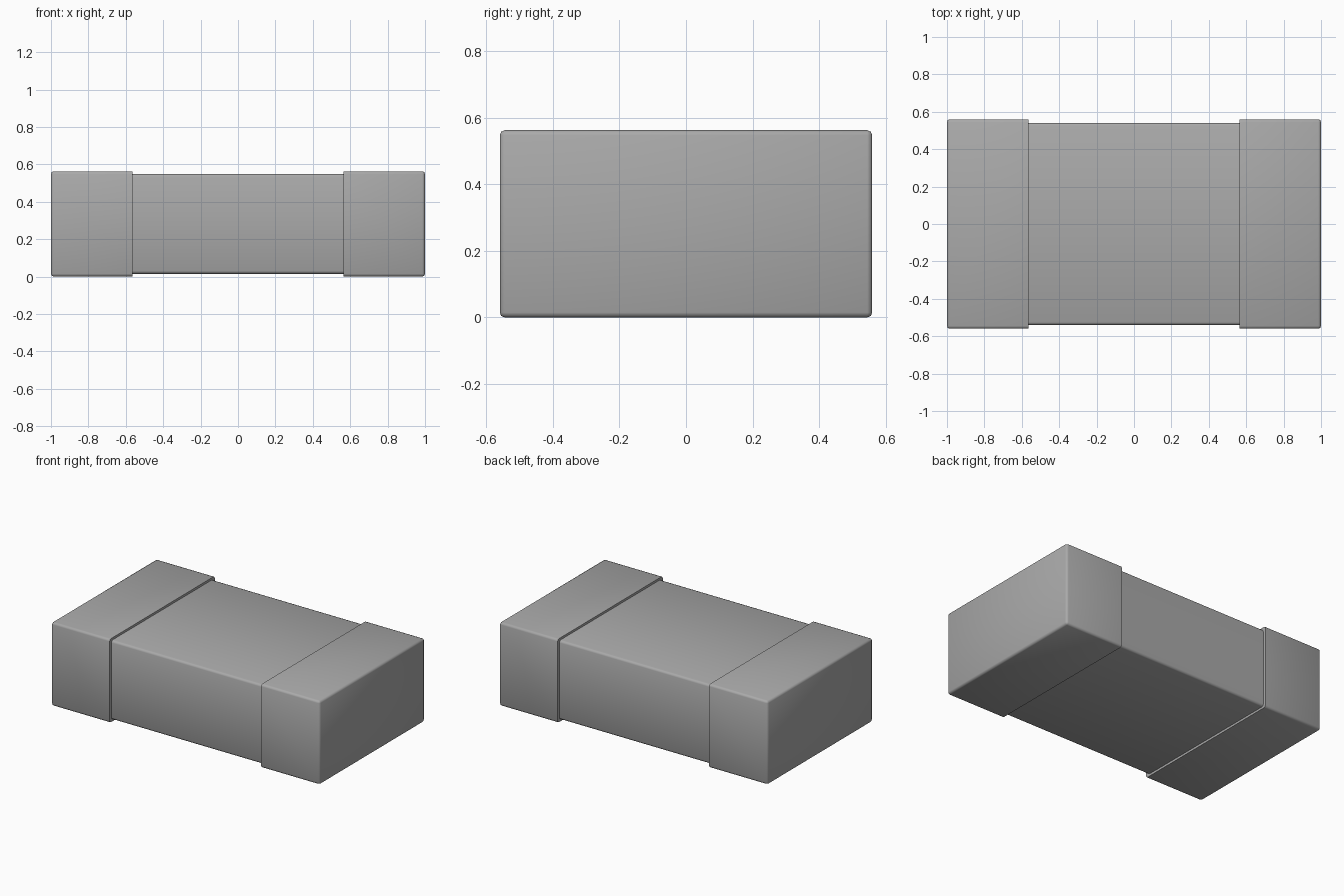
import bpy
import bmesh
from math import radians

old = bpy.data.objects.get("Cube")
if old:
    bpy.data.objects.remove(old)

grey = bpy.data.materials.new("neutral grey")
grey.use_nodes = True
colour = (0.4, 0.4, 0.4, 1)
grey.diffuse_color = colour
grey.node_tree.nodes["Principled BSDF"].inputs["Base Color"].default_value = colour


def block(name, x0, x1, half_y, z0, z1, bevel, keep_edge):
    """Box with small rounded edges wherever keep_edge(edge) is true."""
    bm = bmesh.new()
    bmesh.ops.create_cube(bm, size=1)
    for v in bm.verts:
        v.co.x = x1 if v.co.x > 0 else x0
        v.co.y = half_y if v.co.y > 0 else -half_y
        v.co.z = z1 if v.co.z > 0 else z0
    edges = [e for e in bm.edges if keep_edge(e)]
    bmesh.ops.bevel(bm, geom=edges, offset=bevel, segments=2,
                    profile=0.5, affect='EDGES')
    mesh = bpy.data.meshes.new(name)
    bm.to_mesh(mesh)
    bm.free()
    mesh.materials.append(grey)
    ob = bpy.data.objects.new(name, mesh)
    bpy.context.collection.objects.link(ob)
    bpy.ops.object.select_all(action='DESELECT')
    ob.select_set(True)
    bpy.context.view_layer.objects.active = ob
    bpy.ops.object.shade_smooth_by_angle(angle=radians(50))
    return ob


# Central body, rounded along its length only
block("body", -0.6, 0.6, 0.54, 0.015, 0.548, 0.015,
      lambda e: abs(e.verts[0].co.x - e.verts[1].co.x) > 0.1)

# End caps, rounded everywhere except the sharp inner rim
for name, side in (("left_end_cap", 1), ("right_end_cap", -1)):
    x0, x1 = sorted((0.565 * side, side))
    block(name, x0, x1, 0.56, 0, 0.563, 0.015,
          lambda e: any(abs(v.co.x) > 0.9 for v in e.verts))
